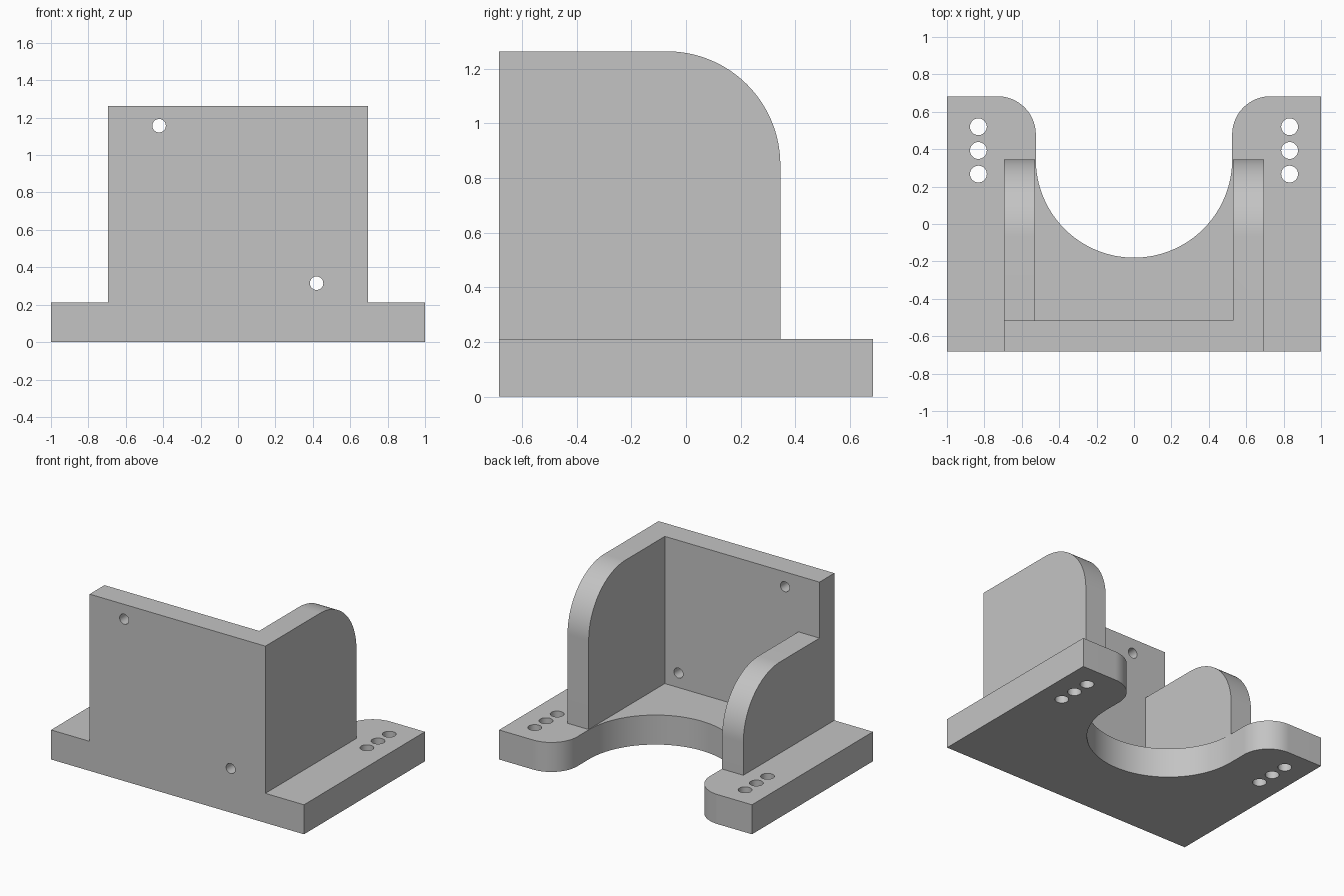
import bpy, bmesh
from math import sin, cos, pi, radians

cube = bpy.data.objects.get("Cube")
if cube:
    bpy.data.objects.remove(cube, do_unlink=True)

DEPTH, FLOOR, TOP = 0.683, 0.211, 1.263
OUTER, INNER = 0.695, 0.528
WALL_BACK, WALL_RADIUS = 0.345, 0.415
CUT_RADIUS, CORNER = 0.525, 0.205

grey = bpy.data.materials.new("machined grey")
grey.use_nodes = True
colour = (0.55, 0.55, 0.55, 1)
grey.diffuse_color = colour
grey.node_tree.nodes["Principled BSDF"].inputs["Base Color"].default_value = colour


def arc(cx, cy, r, start, end, steps=32):
    angles = [radians(start + (end - start) * i / steps) for i in range(steps + 1)]
    return [(cx + r * cos(a), cy + r * sin(a)) for a in angles]


def prism(name, profile, axis, low, high):
    """Extrude a closed profile along the named axis."""
    place = {"x": lambda a, b, t: (t, a, b),
             "y": lambda a, b, t: (a, t, b),
             "z": lambda a, b, t: (a, b, t)}[axis]
    bm = bmesh.new()
    rings = [[bm.verts.new(place(a, b, t)) for a, b in profile] for t in (low, high)]
    bm.faces.new(rings[0])
    bm.faces.new(rings[1])
    for i in range(len(profile)):
        j = (i + 1) % len(profile)
        bm.faces.new((rings[0][i], rings[0][j], rings[1][j], rings[1][i]))
    bmesh.ops.recalc_face_normals(bm, faces=bm.faces)
    mesh = bpy.data.meshes.new(name)
    bm.to_mesh(mesh)
    bm.free()
    mesh.materials.append(grey)
    obj = bpy.data.objects.new(name, mesh)
    bpy.context.collection.objects.link(obj)
    return obj


def combine(body, tool, operation):
    mod = body.modifiers.new(operation.lower(), "BOOLEAN")
    mod.operation, mod.solver, mod.object = operation, "EXACT", tool
    bpy.context.view_layer.objects.active = body
    bpy.ops.object.modifier_apply(modifier=mod.name)
    bpy.data.objects.remove(tool, do_unlink=True)


def side_wall(name, low, high, top):
    centre_y, centre_z = WALL_BACK - WALL_RADIUS, top - WALL_RADIUS
    profile = [(-0.6, 0.1), (WALL_BACK, 0.1)]
    profile += arc(centre_y, centre_z, WALL_RADIUS, 0, 90) + [(-0.6, top)]
    return prism(name, profile, "x", low, high)


def hole(a, b, r, axis, low, high):
    return prism("hole_cutter", arc(a, b, r, 0, 360)[:-1], axis, low, high)


# Base plate with a round cut-out and rounded rear tabs
tab_x, tab_y = CUT_RADIUS + CORNER, DEPTH - CORNER
outline = [(-1, -DEPTH), (1, -DEPTH), (1, DEPTH)]
outline += arc(tab_x, tab_y, CORNER, 90, 180)
outline += arc(0, WALL_BACK, CUT_RADIUS, 0, -180, 64)
outline += arc(-tab_x, tab_y, CORNER, 0, 90) + [(-1, DEPTH)]
bracket = prism("bracket", outline, "z", 0, FLOOR)

# Front plate and side walls, one tall and one low
plate = [(-OUTER, 0.1), (OUTER, 0.1), (OUTER, TOP), (-OUTER, TOP)]
combine(bracket, prism("front_plate", plate, "y", -DEPTH, -0.515), "UNION")
combine(bracket, side_wall("tall_wall", INNER, OUTER, TOP), "UNION")
combine(bracket, side_wall("low_wall", -OUTER, -INNER, 0.863), "UNION")

# Mounting holes through the tabs
for side in (-1, 1):
    for y in (0.267, 0.393, 0.52):
        combine(bracket, hole(side * 0.832, y, 0.045, "z", -0.1, 0.4), "DIFFERENCE")

# Two diagonal holes through the front plate
for x, z in ((-0.422, 1.157), (0.42, 0.315)):
    combine(bracket, hole(x, z, 0.036, "y", -0.8, -0.4), "DIFFERENCE")

# Merge flat seams and smooth the rounded faces
bm = bmesh.new()
bm.from_mesh(bracket.data)
bmesh.ops.remove_doubles(bm, verts=bm.verts, dist=0.00001)
bmesh.ops.dissolve_limit(bm, angle_limit=radians(0.5), verts=bm.verts, edges=bm.edges)
bm.to_mesh(bracket.data)
bm.free()
bpy.ops.object.select_all(action="DESELECT")
bracket.select_set(True)
bpy.context.view_layer.objects.active = bracket
bpy.ops.object.shade_smooth_by_angle(angle=radians(30))
